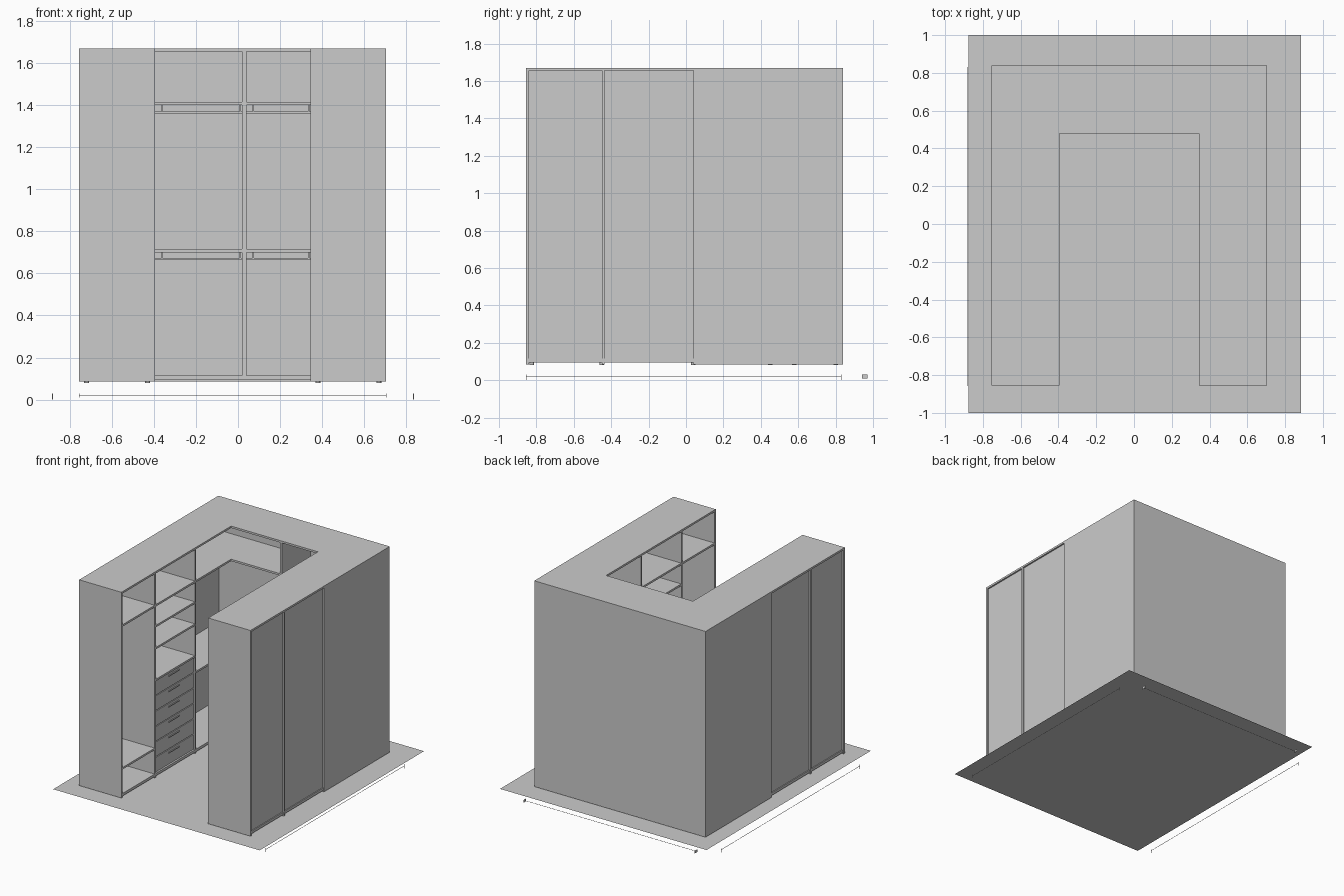
import bpy
import bmesh

cube = bpy.data.objects.get("Cube")
if cube:
    bpy.data.objects.remove(cube, do_unlink=True)

grey = bpy.data.materials.new("plain_grey")
grey.use_nodes = True
COLOUR = (0.6, 0.6, 0.6, 1)
grey.diffuse_color = COLOUR
grey.node_tree.nodes["Principled BSDF"].inputs["Base Color"].default_value = COLOUR

MID = -0.025             # symmetry axis of the cabinets
OUT, INN = 0.73, 0.37    # half widths of the outer and inner walls
FRONT, NICHE, BACK = -0.855, 0.48, 0.84
FLOOR, BASE, TOP = 0.08, 0.085, 1.67
DIV1, DIV2 = -0.45, 0.04
T = 0.015                # board thickness


def finish(name, bm):
    mesh = bpy.data.meshes.new(name)
    bm.to_mesh(mesh)
    bm.free()
    mesh.materials.append(grey)
    ob = bpy.data.objects.new(name, mesh)
    bpy.context.collection.objects.link(ob)
    return ob


def box(name, x, y, z):
    """Box from three (low, high) ranges."""
    bm = bmesh.new()
    bmesh.ops.create_cube(bm, size=1)
    for v in bm.verts:
        for i, (a, b) in enumerate((x, y, z)):
            v.co[i] = max(a, b) if v.co[i] > 0 else min(a, b)
    return finish(name, bm)


def prism(name, points, low, high):
    """Flat outline raised to a board."""
    bm = bmesh.new()
    face = bm.faces.new([bm.verts.new((x, y, low)) for x, y in points])
    up = bmesh.ops.extrude_face_region(bm, geom=[face])["geom"]
    for v in up:
        if isinstance(v, bmesh.types.BMVert):
            v.co.z = high
    bmesh.ops.recalc_face_normals(bm, faces=bm.faces)
    return finish(name, bm)


def foot(name, x, y):
    bm = bmesh.new()
    bmesh.ops.create_cone(bm, cap_ends=True, segments=12, radius1=0.012,
                          radius2=0.012, depth=0.016)
    bmesh.ops.translate(bm, verts=bm.verts, vec=(x, y, FLOOR + 0.008))
    finish(name, bm)


def u_outline(front, inset=0.0):
    """U-shaped plan, its two arms starting at the given y."""
    o = OUT - inset
    half = [(-o, BACK - inset), (-o, front), (-INN, front), (-INN, NICHE)]
    return [(MID + x, y) for x, y in half] + [(MID - x, y) for x, y in reversed(half)]


# Floor sheet
bm = bmesh.new()
bmesh.ops.create_grid(bm, x_segments=1, y_segments=1, size=1)
for v in bm.verts:
    v.co = (0.005 + v.co.x * 0.88, v.co.y, FLOOR)
finish("floor", bm)

# U-shaped top and bottom boards, and corner shelves joining the back unit
prism("top_board", u_outline(FRONT), TOP - T, TOP)
prism("bottom_board", u_outline(FRONT, 0.005), 0.095, 0.115)
for name, z in (("upper", 1.40), ("middle", 0.70)):
    prism(name + "_corner_shelf", u_outline(DIV2, T), z, z + T)

# Back wall and central divider of the back unit
box("back_wall", (MID - OUT, MID + OUT), (BACK - T, BACK), (BASE, TOP - T))
box("back_divider", (0.02, 0.04), (NICHE, BACK - T), (0.115, TOP - T))

# Hanging rails with end brackets under the back shelves
for level, z in (("upper", 1.36), ("lower", 0.663)):
    for side, a, b in (("right", MID - INN, 0.02), ("left", 0.04, MID + INN)):
        name = f"{level}_{side}_rail"
        box(name, (a, b), (0.64, 0.665), (z, z + 0.01))
        for end in (a + 0.03, b - 0.012):
            box(name + "_bracket", (end, end + 0.007), (0.635, 0.67), (z + 0.01, z + 0.04))

# Two side wings
for side, s in (("right", -1), ("left", 1)):
    outer, inner = MID + s * OUT, MID + s * INN
    skin = outer - s * 0.012

    # Upright boards, from the front end to the corner
    for label, y in (("front_end", FRONT), ("first_divider", DIV1), ("second_divider", DIV2)):
        box(f"{side}_{label}", (outer, inner), (y, y + T), (BASE, TOP - T))

    # Recessed backing for the open bays and a flush corner wall
    box(side + "_backing", (skin, skin - s * 0.006), (FRONT + T, DIV2), (0.095, TOP - T))
    box(side + "_corner_wall", (outer, outer - s * T), (DIV2 + T, BACK - T), (BASE, TOP - T))

    # Shelves of the front bay and of the second bay
    for z in (1.40, 0.30):
        box(side + "_front_shelf", (skin, inner), (FRONT + T, DIV1), (z, z + T))
    levels = [1.40, 1.24, 1.07, 0.825]
    if side == "left":
        levels += [0.58, 0.34]
    for z in levels:
        box(side + "_bay_shelf", (skin, inner), (DIV1 + T, DIV2), (z, z + T))

    # Feet
    for y in (FRONT + 0.03, DIV1, DIV2, 0.45, 0.58, 0.8):
        for x in (outer - s * 0.035, inner + s * 0.035):
            foot(side + "_foot", x, y)

# Chest of drawers with slim grips in the right wing
face_x = MID - INN - 0.01
COUNT = 6
step = (0.825 - 0.115) / COUNT
for i in range(COUNT):
    z = 0.115 + i * step
    box("drawer", (MID - OUT + 0.03, face_x), (DIV1 + T + 0.003, DIV2 - 0.003),
        (z + 0.003, z + step - 0.003))
    box("drawer_grip", (face_x, face_x + 0.006), (-0.27, -0.14),
        (z + step - 0.03, z + step - 0.022))

# Measuring lines with end ticks, below the floor
THIN = 0.002
for name, x in (("right", -0.882), ("left", 0.835)):
    box(name + "_measure", (x, x + THIN), (FRONT, 0.83), (0.018, 0.02))
    for y in (FRONT, 0.83):
        box(name + "_tick", (x - THIN, x + THIN), (y, y + THIN), (0, 0.03))
box("back_measure", (MID - OUT, MID + OUT), (0.95, 0.95 + THIN), (0.018, 0.02))
for x in (MID - OUT, MID + OUT):
    box("back_tick", (x, x + THIN), (0.94, 0.97), (0.01, 0.03))
